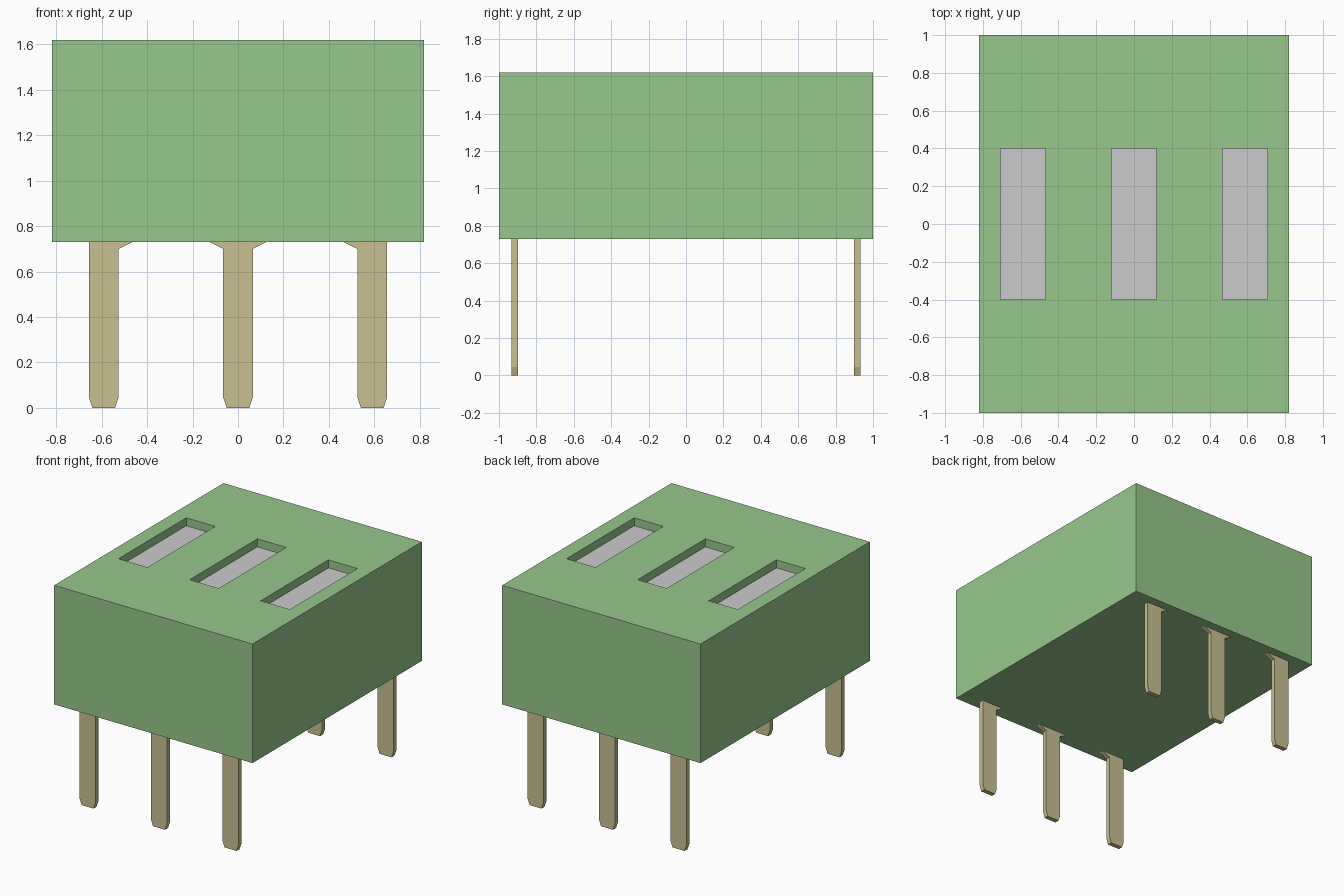
import bpy, bmesh

if "Cube" in bpy.data.objects:
    bpy.data.objects.remove(bpy.data.objects["Cube"])

BODY_BOTTOM, BODY_TOP = 0.73, 1.62
PITCH = 0.588
POCKET_FLOOR = 1.56


def material(name, rgb):
    mat = bpy.data.materials.new(name)
    mat.diffuse_color = (*rgb, 1)
    mat.use_nodes = True
    mat.node_tree.nodes["Principled BSDF"].inputs["Base Color"].default_value = mat.diffuse_color
    return mat


def add_object(name, bm, mat=None):
    bmesh.ops.recalc_face_normals(bm, faces=bm.faces)
    mesh = bpy.data.meshes.new(name)
    bm.to_mesh(mesh)
    bm.free()
    obj = bpy.data.objects.new(name, mesh)
    bpy.context.collection.objects.link(obj)
    if mat:
        mesh.materials.append(mat)
    return obj


def box(name, x, y, z, mat=None):
    """Box from (min, max) ranges on each axis."""
    bm = bmesh.new()
    bmesh.ops.create_cube(bm, size=1)
    for v in bm.verts:
        v.co = [r[0] if c < 0 else r[1] for c, r in zip(v.co, (x, y, z))]
    return add_object(name, bm, mat)


def plate(name, outline, y0, y1, mat):
    """Flat plate: an x-z outline extruded along y."""
    bm = bmesh.new()
    face = bm.faces.new([bm.verts.new((x, y0, z)) for x, z in outline])
    new = bmesh.ops.extrude_face_region(bm, geom=[face])["geom"]
    verts = [g for g in new if isinstance(g, bmesh.types.BMVert)]
    bmesh.ops.translate(bm, verts=verts, vec=(0, y1 - y0, 0))
    return add_object(name, bm, mat)


green = material("green_plastic", (0.31, 0.58, 0.26))
brass = material("pin_metal", (0.58, 0.53, 0.28))

# Housing with three recessed windows
body = box("housing", (-0.82, 0.82), (-1, 1), (BODY_BOTTOM, BODY_TOP), green)
for label, i in (("left", -1), ("middle", 0), ("right", 1)):
    xr = (i * PITCH - 0.12, i * PITCH + 0.12)
    cutter = box(f"{label}_window_cutter", xr, (-0.4, 0.4),
                 (POCKET_FLOOR - 0.01, BODY_TOP + 0.1))
    cutter.hide_render = True
    cutter.hide_set(True)
    cut = body.modifiers.new(f"{label}_window", "BOOLEAN")
    cut.operation = "DIFFERENCE"
    cut.solver = "EXACT"
    cut.object = cutter
    # Grey floor of the window
    box(f"{label}_window_floor", xr, (-0.4, 0.4),
        (POCKET_FLOOR - 0.01, POCKET_FLOOR))

# Pins: tapered tips, shoulders flaring under the housing (inward only on outer pins)
for label, i in (("left", -1), ("middle", 0), ("right", 1)):
    cx = i * 0.591
    half = 0.065
    left = -0.125 if i >= 0 else -half
    right = 0.125 if i <= 0 else half
    outline = [(-0.05, 0), (0.05, 0), (half, 0.045), (half, 0.70),
               (right, BODY_BOTTOM), (right, 0.75),
               (left, 0.75), (left, BODY_BOTTOM), (-half, 0.70), (-half, 0.045)]
    pin = plate(f"{label}_pin_pair", [(cx + x, z) for x, z in outline],
                -0.933, -0.898, brass)
    mirror = pin.modifiers.new("back_row", "MIRROR")
    mirror.use_axis = (False, True, False)
